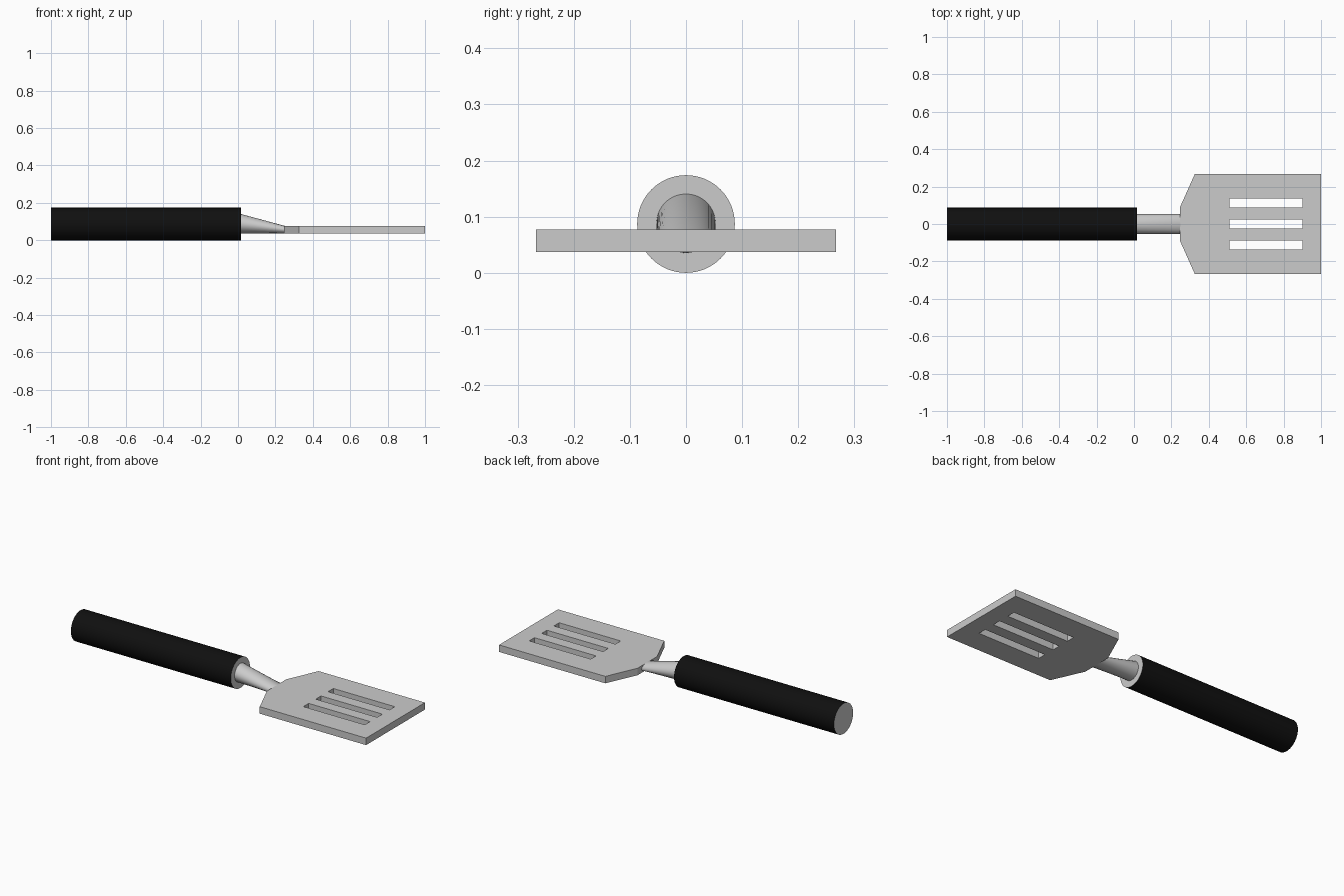
import bpy, bmesh
from math import cos, sin, pi, radians

if "Cube" in bpy.data.objects:
    bpy.data.objects.remove(bpy.data.objects["Cube"])

SEG = 64


def ring(bm, x, z, ry, rz):
    return [bm.verts.new((x, ry * cos(2 * pi * i / SEG), z + rz * sin(2 * pi * i / SEG)))
            for i in range(SEG)]


def loft(name, sections, materials=()):
    """Capped tube through elliptical sections (x, z, ry, rz); caps use slot 1."""
    bm = bmesh.new()
    rings = [ring(bm, *s) for s in sections]
    for a, b in zip(rings, rings[1:]):
        for i in range(SEG):
            j = (i + 1) % SEG
            bm.faces.new((a[i], a[j], b[j], b[i]))
    for r in (rings[0], rings[-1]):
        bm.faces.new(r).material_index = 1 if materials else 0
    bmesh.ops.recalc_face_normals(bm, faces=bm.faces)
    mesh = bpy.data.meshes.new(name)
    bm.to_mesh(mesh)
    bm.free()
    for m in materials:
        mesh.materials.append(m)
    obj = bpy.data.objects.new(name, mesh)
    bpy.context.collection.objects.link(obj)
    select(obj)
    bpy.ops.object.shade_smooth_by_angle(angle=radians(30))
    return obj


def select(obj):
    bpy.ops.object.select_all(action='DESELECT')
    obj.select_set(True)
    bpy.context.view_layer.objects.active = obj


def colour(name, value):
    m = bpy.data.materials.new(name)
    m.diffuse_color = (value, value, value, 1)
    m.use_nodes = True
    m.node_tree.nodes["Principled BSDF"].inputs["Base Color"].default_value = m.diffuse_color
    return m


# Handle: black grip with grey end faces
loft("handle", [(-1.0, 0.087, 0.087, 0.087), (0.015, 0.087, 0.087, 0.087)],
     (colour("black_grip", 0.005), colour("grey_end", 0.8)))

# Neck: round at the handle, flattened to the blade thickness
loft("neck", [(0.0, 0.088, 0.0525, 0.0525), (0.015, 0.088, 0.0525, 0.0525),
              (0.25, 0.057, 0.0525, 0.02)])

# Blade: flat outline with three slots, given thickness
outlines = [[(0.245, -0.088), (0.325, -0.267), (1.0, -0.267),
             (1.0, 0.267), (0.325, 0.267), (0.245, 0.088)]]
for y in (-0.112, 0, 0.112):
    outlines.append([(0.51, y - 0.024), (0.90, y - 0.024), (0.90, y + 0.024), (0.51, y + 0.024)])
curve = bpy.data.curves.new("blade", 'CURVE')
curve.dimensions = '2D'
curve.fill_mode = 'BOTH'
curve.extrude = 0.02
for pts in outlines:
    s = curve.splines.new('POLY')
    s.points.add(len(pts) - 1)
    for p, (x, y) in zip(s.points, pts):
        p.co = (x, y, 0, 1)
    s.use_cyclic_u = True
    s.use_smooth = False
blade = bpy.data.objects.new("blade", curve)
blade.location.z = 0.057
bpy.context.collection.objects.link(blade)
select(blade)
bpy.ops.object.convert(target='MESH')
bpy.ops.object.shade_flat()
